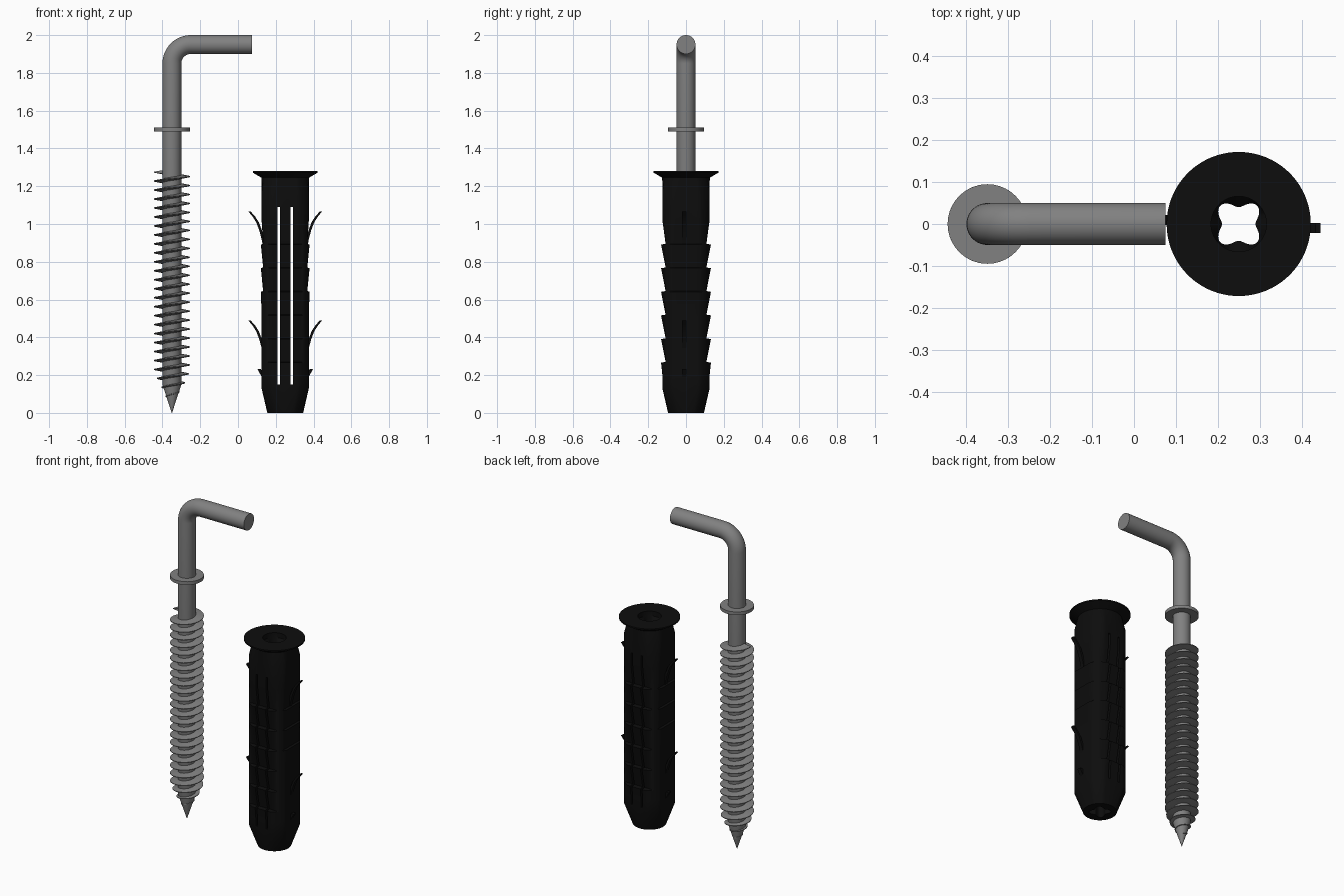
import bpy, bmesh, math
from math import sin, cos, pi

if "Cube" in bpy.data.objects:
    bpy.data.objects.remove(bpy.data.objects["Cube"])


def material(name, c):
    m = bpy.data.materials.new(name)
    m.diffuse_color = (c, c, c, 1)
    m.use_nodes = True
    m.node_tree.nodes["Principled BSDF"].inputs["Base Color"].default_value = m.diffuse_color
    return m


steel = material("grey steel", 0.22)
plastic = material("black plastic", 0.004)


def loft(name, rings, mat, cyclic=False, smooth=True):
    """Skin a list of rings; cyclic joins last ring to first, otherwise ends are capped."""
    bm = bmesh.new()
    vs = [[bm.verts.new(p) for p in r] for r in rings]
    n = len(rings[0])
    for i in range(len(vs) if cyclic else len(vs) - 1):
        a, b = vs[i], vs[(i + 1) % len(vs)]
        for j in range(n):
            k = (j + 1) % n
            bm.faces.new((a[j], a[k], b[k], b[j]))
    if not cyclic:
        bm.faces.new(vs[0])
        bm.faces.new(vs[-1])
    bmesh.ops.recalc_face_normals(bm, faces=bm.faces)
    me = bpy.data.meshes.new(name)
    bm.to_mesh(me)
    bm.free()
    me.materials.append(mat)
    ob = bpy.data.objects.new(name, me)
    bpy.context.collection.objects.link(ob)
    bpy.ops.object.select_all(action='DESELECT')
    bpy.context.view_layer.objects.active = ob
    ob.select_set(True)
    if smooth:
        bpy.ops.object.shade_smooth_by_angle(angle=math.radians(35))
    return ob


# ---- Hook: pointed rod with a right-angle bend ----
HX = -0.35


def rod_ring(x, z, r, tilt=0, n=40):
    # tilt 0 = axis up, pi/2 = axis along +x
    return [(x + r * cos(a) * cos(tilt), r * sin(a), z - r * cos(a) * sin(tilt))
            for a in (2 * pi * i / n for i in range(n))]


path = [(HX, 0, 0.001, 0), (HX, 0.15, 0.05, 0)]
for i in range(13):
    a = pi / 2 * i / 12
    path.append((HX + 0.1 - 0.1 * cos(a), 1.85 + 0.1 * sin(a), 0.05, a))
path.append((0.075, 1.95, 0.05, pi / 2))
loft("hook_rod", [rod_ring(*p) for p in path], steel)

# Collar washer
loft("hook_collar", [rod_ring(HX, z, 0.095) for z in (1.49, 1.51)], steel)

# Screw thread, fading out towards the point
PITCH, TOP, STEPS = 0.0475, 1.275, 32
rings = []
for i in range(int((TOP - 0.07) / PITCH * STEPS)):
    z = TOP - PITCH * i / STEPS
    a = pi - 2 * pi * i / STEPS
    core = min(0.05, z / 3)
    grow = 0.004 + 0.041 * max(0, min(1, (z - 0.12) / 0.1))
    half = 0.004 + 0.006 * grow / 0.045
    rings.append([(HX + r * cos(a), r * sin(a), z + d) for r, d in
                  ((core - 0.004, -half), (core + grow, -0.002),
                   (core + grow, 0.002), (core - 0.004, half))])
loft("screw_thread", rings, steel)

# ---- Wall plug: round body with toothed flats, flange and lobed bore ----
PX, N = 0.25, 96


def outer_ring(z, R, fx=1, fy=1):
    pts = []
    for i in range(N):
        a = 2 * pi * (i + 0.5) / N
        r = min(R, fx / abs(cos(a)), fy / abs(sin(a)))
        pts.append((PX + r * cos(a), r * sin(a), z))
    return pts


def bore_ring(z, r, lobe):
    return [(PX + (r - lobe * cos(4 * a)) * cos(a), (r - lobe * cos(4 * a)) * sin(a), z)
            for a in (2 * pi * (i + 0.5) / N for i in range(N))]


B, F = 0.144, 0.125
rings = [outer_ring(0, 0.095), outer_ring(0.13, B, F, F), outer_ring(0.2, B, F, F)]
for i in range(6):
    z = 0.27 + 0.125 * i
    xt = i > 2                      # upper teeth also notch the sides
    rings.append(outer_ring(z - 0.004, B, 0.129 if xt else F, 0.132))
    rings.append(outer_ring(z, B, 0.117 if xt else F, 0.108))
rings += [outer_ring(1.02, B, F, F), outer_ring(1.17, B, F, F), outer_ring(1.245, 0.126),
          outer_ring(1.272, 0.172), outer_ring(1.28, 0.172)]
rings += [bore_ring(1.28, 0.066, 0), bore_ring(1.25, 0.066, 0),
          bore_ring(1.22, 0.051, 0.011), bore_ring(0, 0.051, 0.011)]
plug = loft("wall_plug", rings, plastic, cyclic=True, smooth=False)

# Paired slots cut right through, leaving a narrow toothed rib front and back
for s in (-1, 1):
    cx = PX + s * 0.0345
    box = [[(cx + u * 0.006, v * 0.2, z) for u, v in ((-1, -1), (1, -1), (1, 1), (-1, 1))]
           for z in (0.15, 1.09)]
    cutter = loft("slot_cutter", box, plastic, smooth=False)
    mod = plug.modifiers.new("slot", 'BOOLEAN')
    mod.operation, mod.solver, mod.object = 'DIFFERENCE', 'EXACT', cutter
    bpy.context.view_layer.objects.active = plug
    bpy.ops.object.modifier_apply(modifier=mod.name)
    bpy.data.objects.remove(cutter)
bpy.ops.object.select_all(action='DESELECT')
plug.select_set(True)
bpy.ops.object.shade_smooth_by_angle(angle=math.radians(30))


# Curved anti-turn barbs and small lower fins, repeated by half-turn
def strip(name, pts, s):
    # pts: radius, height, radial half thickness
    loft(name, [[(PX + s * (r + u * t), s * y, z)
                 for u, y in ((-1, -0.022), (1, -0.022), (1, 0.002), (-1, 0.002))]
                for r, z, t in pts], plastic)


barb = [(0.110, 0.87, 0.006), (0.118, 0.92, 0.007), (0.130, 0.965, 0.007),
        (0.147, 1.010, 0.007), (0.168, 1.042, 0.007), (0.189, 1.066, 0.006)]
for s in (-1, 1):
    for dz in (0, -0.577):
        strip("barb", [(r, z + dz, t) for r, z, t in barb], s)
    strip("lower_fin", [(0.118, 0.19, 0.006), (0.130, 0.215, 0.008), (0.138, 0.232, 0.009)], s)
